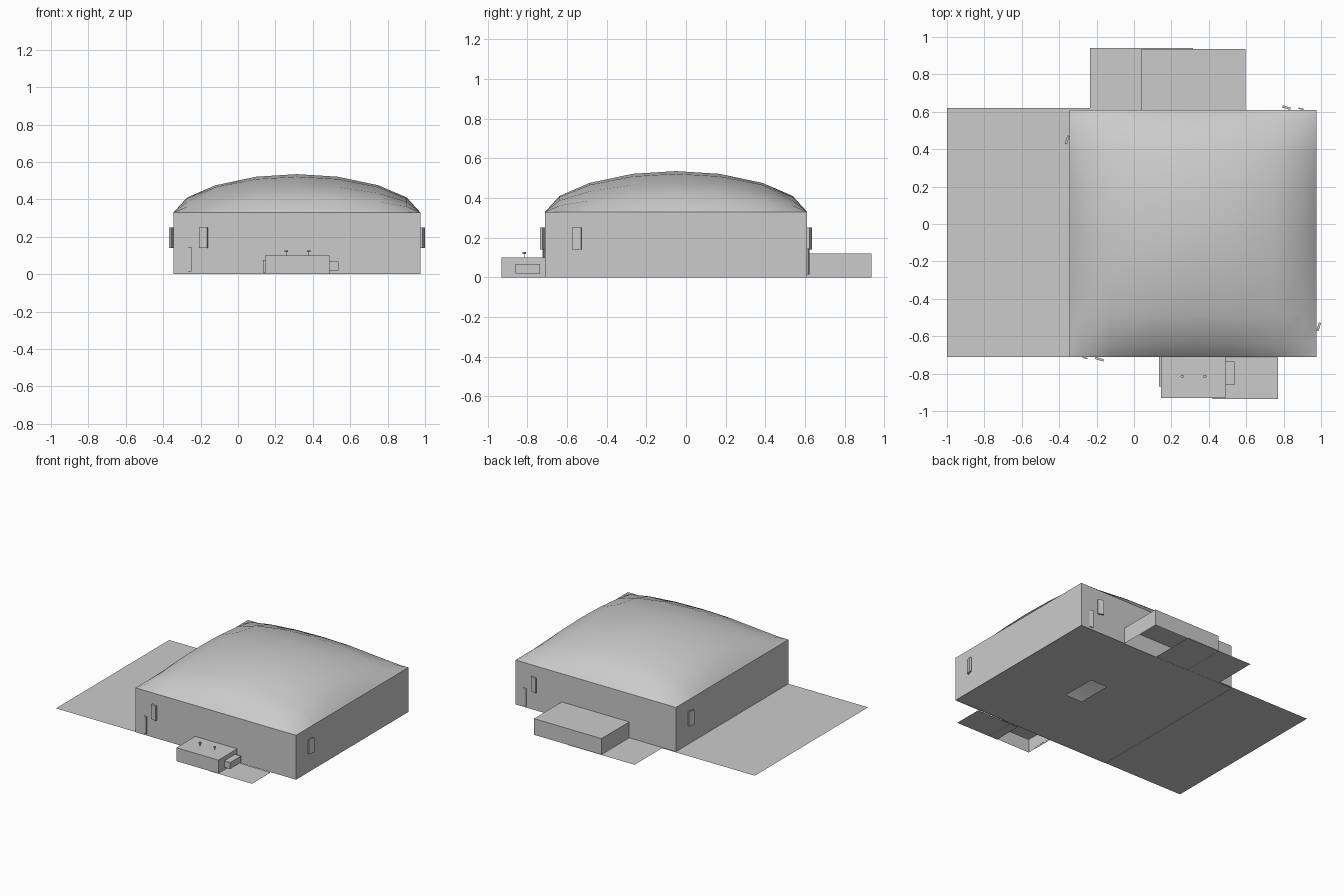
import bpy, bmesh, math
from mathutils import Matrix, Vector

if "Cube" in bpy.data.objects:
    bpy.data.objects.remove(bpy.data.objects["Cube"])

grey = bpy.data.materials.new("light_grey")
grey.diffuse_color = (0.6, 0.6, 0.6, 1)
grey.use_nodes = True
grey.node_tree.nodes["Principled BSDF"].inputs["Base Color"].default_value = grey.diffuse_color

CX, CY, HALF = 0.315, -0.05, 0.66     # hall centre and half width
WALL, RISE = 0.33, 0.205              # wall height and roof rise


def finish(name, bm):
    me = bpy.data.meshes.new(name)
    bm.to_mesh(me)
    bm.free()
    me.materials.append(grey)
    ob = bpy.data.objects.new(name, me)
    bpy.context.collection.objects.link(ob)
    return ob


def box(name, lo, hi, drop=(), matrix=None):
    """Box between two corners; drop lists the z directions left open."""
    lo, hi = Vector(lo), Vector(hi)
    bm = bmesh.new()
    bmesh.ops.create_cube(bm, size=1)
    open_faces = [f for f in bm.faces if round(f.normal.z) in drop]
    bmesh.ops.delete(bm, geom=open_faces, context='FACES')
    size = hi - lo
    for v in bm.verts:
        v.co = Vector(a * b for a, b in zip(v.co, size)) + (lo + hi) / 2
    if matrix:
        bm.transform(matrix)
    return finish(name, bm)


def plate(name, x0, x1, y0, y1, z):
    """Single flat face."""
    bm = bmesh.new()
    bm.faces.new([bm.verts.new(p) for p in
                  ((x0, y0, z), (x1, y0, z), (x1, y1, z), (x0, y1, z))])
    return finish(name, bm)


# Main hall walls, open at top and bottom
box("hall_walls", (CX - HALF, CY - HALF, 0), (CX + HALF, CY + HALF, WALL), drop=(1, -1))

# Inflated dome roof: product of two rounded profiles on a coarse grid
steps = [-1, -.89, -.66, -.33, 0, .33, .66, .89, 1]


def bulge(u):
    return max(0, 1 - u * u) ** 0.6


bm = bmesh.new()
grid = [[bm.verts.new((CX + HALF * u, CY + HALF * v, WALL + RISE * bulge(u) * bulge(v)))
         for u in steps] for v in steps]
for j in range(len(steps) - 1):
    for i in range(len(steps) - 1):
        f = bm.faces.new((grid[j][i], grid[j][i + 1], grid[j + 1][i + 1], grid[j + 1][i]))
        f.smooth = True
finish("dome_roof", bm)

# Hall floor: mitred ring around a central opening
bm = bmesh.new()
corners = ((-1, -1), (1, -1), (1, 1), (-1, 1))
rings = [[bm.verts.new((CX + r * x, CY + r * y, 0.004)) for x, y in corners]
         for r in (HALF, 0.13)]
for i in range(4):
    k = (i + 1) % 4
    bm.faces.new((rings[0][i], rings[0][k], rings[1][k], rings[1][i]))
finish("hall_floor", bm)

# Flat ground slabs beside the hall and the annexes
plate("side_ground_slab", -1.0, 0.31, -0.71, 0.62, 0.002)
plate("back_ground_slab", -0.235, 0.315, 0.60, 0.94, 0.001)
plate("front_ground_slab", 0.42, 0.77, -0.935, -0.715, 0.001)

# Annexes, open underneath
box("back_annex", (0.04, 0.605, 0), (0.595, 0.935, 0.12), drop=(-1,))
box("front_annex", (0.145, -0.93, 0), (0.49, -0.71, 0.10), drop=(-1,))
box("front_annex_duct", (0.488, -0.86, 0.02), (0.538, -0.735, 0.068))
box("front_annex_side_panel", (0.133, -0.87, 0.01), (0.146, -0.71, 0.075))

# Vents on the front annex
for i, x in enumerate((0.258, 0.378)):
    bm = bmesh.new()
    for r, z0, z1 in ((0.002, 0.10, 0.12), (0.009, 0.118, 0.127)):
        bmesh.ops.create_cone(bm, cap_ends=True, segments=8, radius1=r, radius2=r,
                              depth=z1 - z0,
                              matrix=Matrix.Translation((x, -0.815, (z0 + z1) / 2)))
    finish("annex_vent_%d" % (i + 1), bm)

# Hinged flaps on all four walls, doors on front and back
for k, side in enumerate(("front", "right", "back", "left")):
    turn = Matrix.Translation((CX, CY, 0)) @ Matrix.Rotation(k * math.pi / 2, 4, 'Z')
    hinge = turn @ Matrix.Translation((-0.52, -HALF, 0)) @ Matrix.Rotation(-0.3, 4, 'Z')
    box(side + "_flap", (0, -0.012, 0.14), (0.046, 0, 0.25), matrix=hinge)
    if k % 2 == 0:
        hinge = turn @ Matrix.Translation((-0.59, -HALF, 0)) @ Matrix.Rotation(-0.25, 4, 'Z')
        box(side + "_door", (0, -0.006, 0.015), (0.028, 0, 0.145), matrix=hinge)
